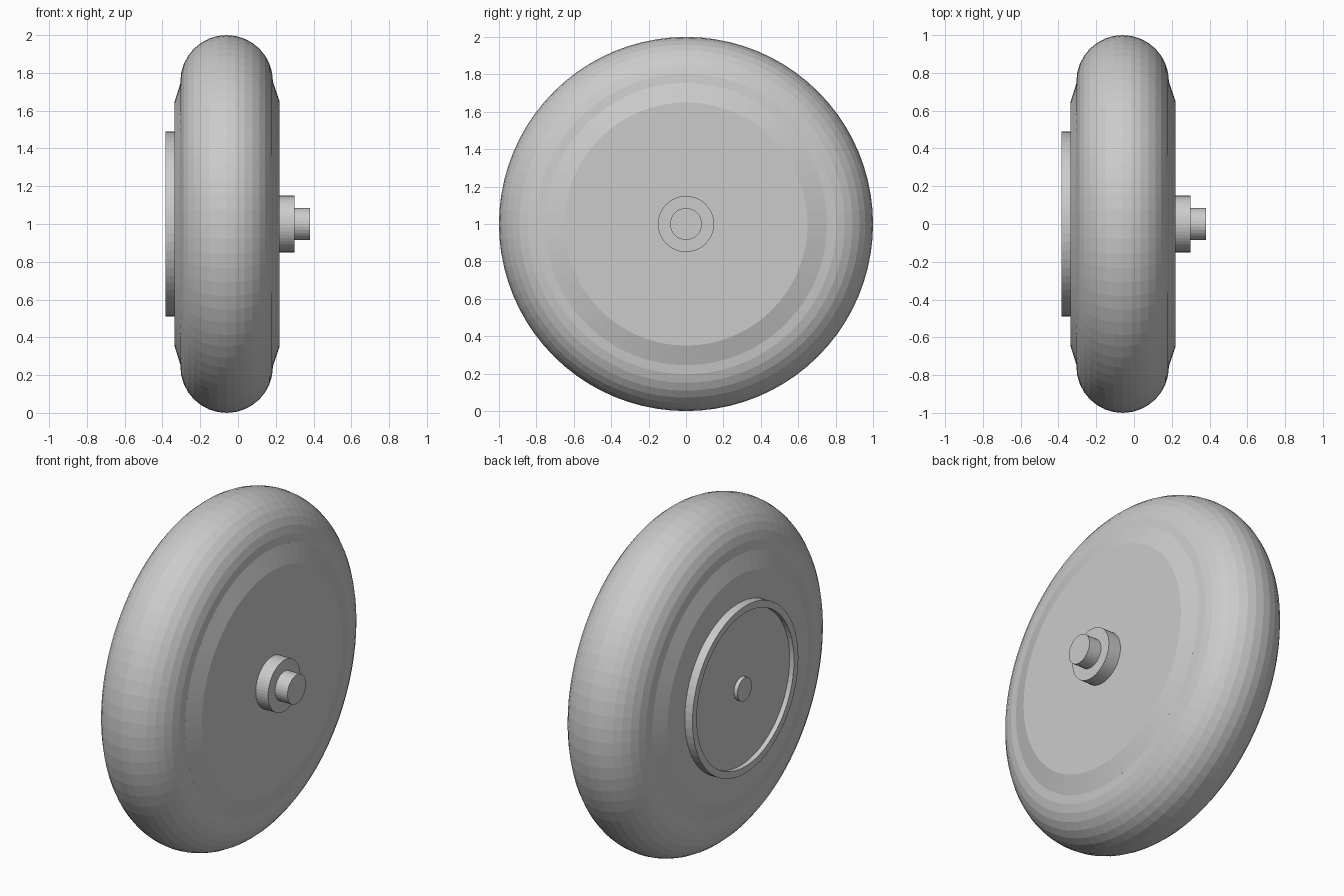
import bpy, bmesh
from math import sin, cos, pi

if "Cube" in bpy.data.objects:
    bpy.data.objects.remove(bpy.data.objects["Cube"])

AXIS_Z = 1.0


def lathe(name, profile, sides, closed=False):
    """Spin (x, radius) points around the wheel axle; radius 0 becomes a pole."""
    bm = bmesh.new()
    rings = []
    for x, r in profile:
        if r == 0:
            rings.append([bm.verts.new((x, 0, AXIS_Z))] * sides)
        else:
            rings.append([bm.verts.new((x, r * cos(2 * pi * i / sides),
                                        AXIS_Z + r * sin(2 * pi * i / sides)))
                          for i in range(sides)])
    pairs = list(zip(rings, rings[1:]))
    if closed:
        pairs.append((rings[-1], rings[0]))
    for a, b in pairs:
        for i in range(sides):
            j = (i + 1) % sides
            corners = list(dict.fromkeys((a[i], a[j], b[j], b[i])))
            bm.faces.new(corners)
    bmesh.ops.recalc_face_normals(bm, faces=bm.faces)
    # merge the pole fans into clean flat caps
    bmesh.ops.dissolve_verts(bm, verts=[r[0] for r, p in zip(rings, profile) if p[1] == 0])
    mesh = bpy.data.meshes.new(name)
    bm.to_mesh(mesh)
    bm.free()
    obj = bpy.data.objects.new(name, mesh)
    bpy.context.collection.objects.link(obj)
    return obj


# rounded tyre
N = 32
tyre = [(-0.06 + 0.245 * cos(2 * pi * i / N), 0.755 + 0.245 * sin(2 * pi * i / N))
        for i in range(N)]
lathe("tyre", tyre, 80, closed=True)

# solid wheel disc with bevelled rims
lathe("wheel_disc", [(-0.335, 0), (-0.335, 0.65), (-0.302, 0.755),
                     (0.185, 0.755), (0.22, 0.65), (0.22, 0)], 64)

# shallow hub cap with a raised lip
lathe("hub_cap", [(-0.357, 0), (-0.357, 0.45), (-0.385, 0.45),
                  (-0.385, 0.49), (-0.30, 0.49), (-0.30, 0)], 64)

# bearing collar and through axle
lathe("axle_collar", [(0.19, 0), (0.19, 0.15), (0.30, 0.15), (0.30, 0)], 48)
lathe("axle", [(-0.38, 0), (-0.38, 0.067), (-0.31, 0.067), (-0.31, 0.085),
               (0.38, 0.085), (0.38, 0)], 32)
